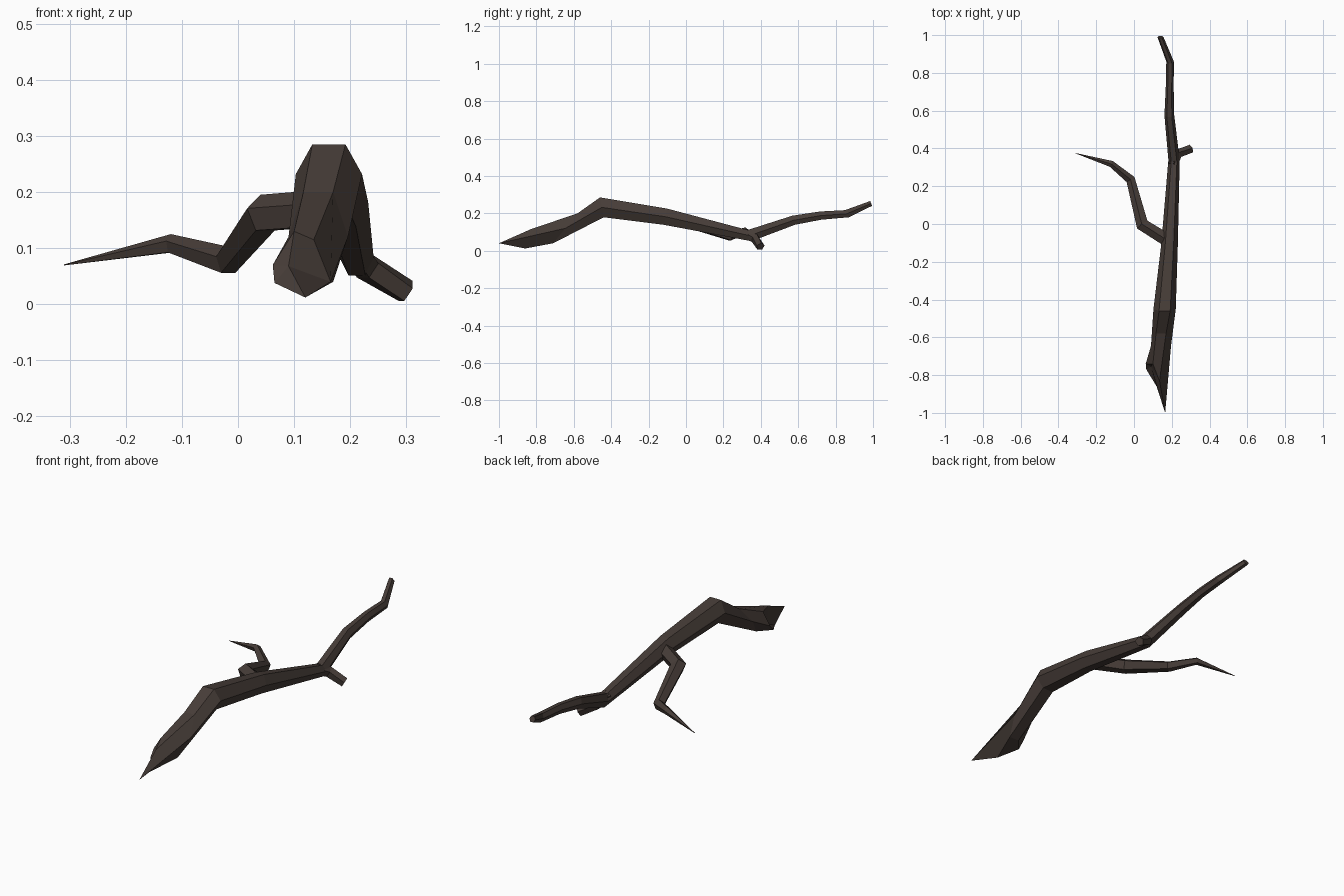
import bpy, math
from mathutils import Vector

if "Cube" in bpy.data.objects:
    bpy.data.objects.remove(bpy.data.objects["Cube"])

bark = bpy.data.materials.new("dark_bark")
bark.diffuse_color = (0.062, 0.046, 0.039, 1)
bark.use_nodes = True
bark.node_tree.nodes["Principled BSDF"].inputs["Base Color"].default_value = bark.diffuse_color


def make(name, verts, faces):
    me = bpy.data.meshes.new(name)
    me.from_pydata(verts, [], faces)
    me.materials.append(bark)
    ob = bpy.data.objects.new(name, me)
    bpy.context.collection.objects.link(ob)
    # consistent outward normals
    bpy.context.view_layer.objects.active = ob
    ob.select_set(True)
    bpy.ops.object.mode_set(mode='EDIT')
    bpy.ops.mesh.select_all(action='SELECT')
    bpy.ops.mesh.normals_make_consistent(inside=False)
    bpy.ops.object.mode_set(mode='OBJECT')
    ob.select_set(False)


def bridge(rings, n):
    return [(r * n + i, r * n + (i + 1) % n, (r + 1) * n + (i + 1) % n, (r + 1) * n + i)
            for r in range(rings - 1) for i in range(n)]


# Trunk: splintered end ring, then hexagon rings (x, y, z, half width, half height, y lean)
verts = [(0.165, -1.0, 0.04), (0.135, -0.83, 0.115), (0.10, -0.74, 0.13),
         (0.062, -0.74, 0.07), (0.065, -0.77, 0.038), (0.12, -0.86, 0.012)]
trunk = [(0.143, -0.645, 0.12, 0.053, 0.08, 0.065),
         (0.162, -0.45, 0.232, 0.059, 0.053, -0.01),
         (0.188, -0.11, 0.182, 0.044, 0.043, 0.01),
         (0.212, 0.34, 0.081, 0.030, 0.030, -0.01),
         (0.187, 0.575, 0.163, 0.026, 0.024, -0.008),
         (0.189, 0.72, 0.188, 0.021, 0.022, -0.003),
         (0.191, 0.86, 0.198, 0.020, 0.019, -0.01),
         (0.140, 0.99, 0.253, 0.016, 0.013, -0.005)]
for x, y, z, w, h, lean in trunk:
    for i in range(6):
        a = math.radians(60 * i)
        s = math.sin(a) / math.sin(math.pi / 3)
        verts.append((x + w * math.cos(a), y + lean * s, z + h * s))
faces = bridge(len(trunk) + 1, 6)
last = len(verts) - 6
faces.append(tuple(range(last, last + 6)))
verts.append((0.09, -0.755, 0.068))          # hollow of the broken end
faces += [((i + 1) % 6, i, len(verts) - 1) for i in range(6)]
make("trunk", verts, faces)


# Side branches: five-sided tubes along a path of (x, y, z, radius)
def branch(name, path, n=5):
    pts = [Vector(p[:3]) for p in path]
    verts = []
    for k, p in enumerate(pts):
        t = Vector()
        if k:
            t += (p - pts[k - 1]).normalized()
        if k < len(pts) - 1:
            t += (pts[k + 1] - p).normalized()
        t.normalize()
        u = t.cross(Vector((0, 0, 1))).normalized()
        v = u.cross(t)
        for i in range(n):
            a = math.tau * i / n + math.pi / 2
            verts.append(p + path[k][3] * (u * math.cos(a) + v * math.sin(a)))
    faces = bridge(len(path), n)
    m = len(verts) - n
    faces += [tuple(range(n)), tuple(range(m, m + n))]
    make(name, verts, faces)


branch("long_twig", [(0.175, -0.085, 0.17, 0.036), (0.045, -0.005, 0.16, 0.036),
                     (-0.018, 0.235, 0.077, 0.026), (-0.12, 0.318, 0.107, 0.018),
                     (-0.31, 0.375, 0.07, 0.001)])
branch("short_stub", [(0.205, 0.31, 0.095, 0.026), (0.23, 0.37, 0.066, 0.026),
                      (0.300, 0.398, 0.022, 0.023)])
